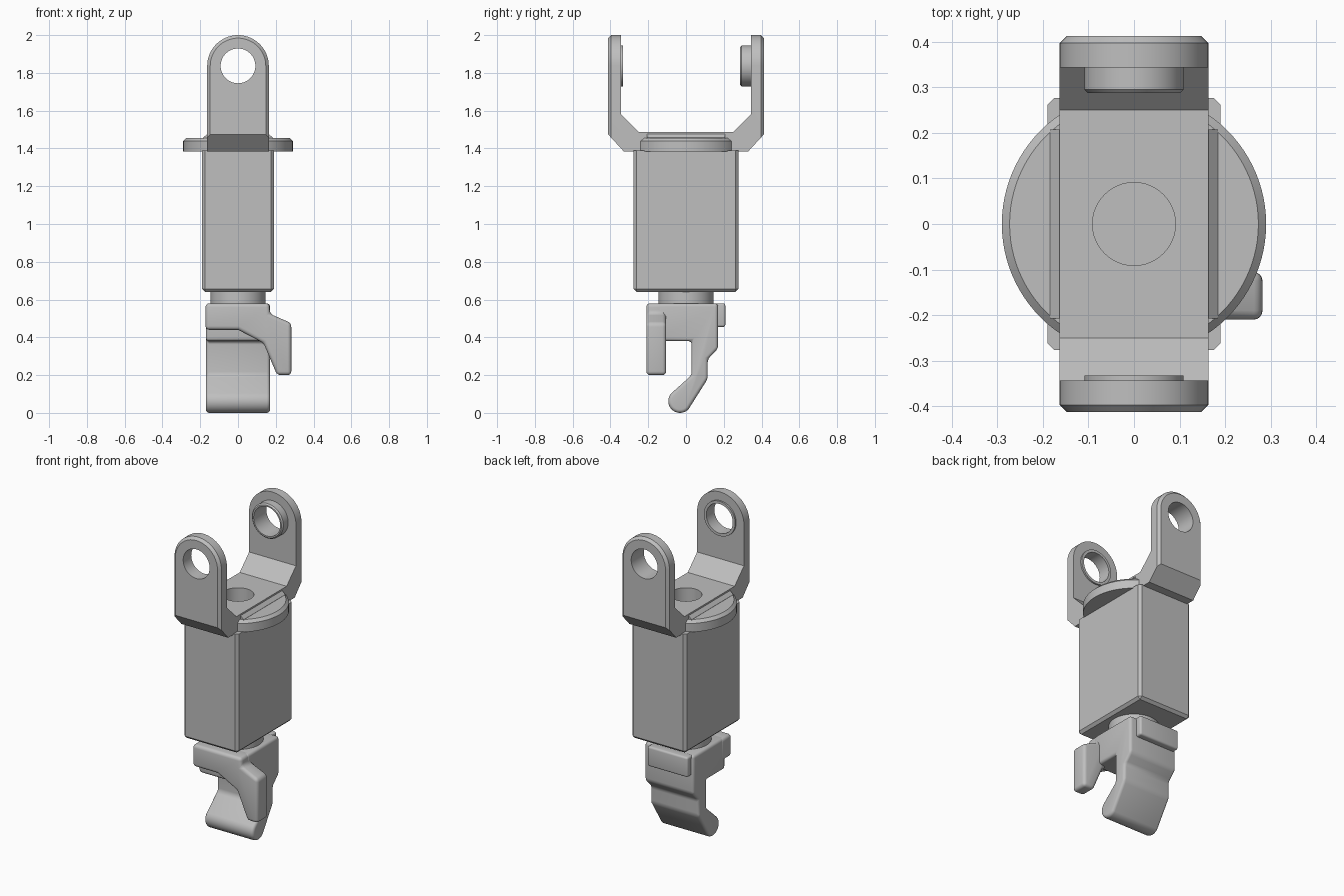
import bpy
import bmesh
from math import radians, cos, sin
from mathutils import Matrix, Vector

if "Cube" in bpy.data.objects:
    bpy.data.objects.remove(bpy.data.objects["Cube"], do_unlink=True)

GREY = (0.52, 0.52, 0.52, 1)
grey = bpy.data.materials.new("plain_grey")
grey.use_nodes = True
grey.diffuse_color = GREY
grey.node_tree.nodes["Principled BSDF"].inputs["Base Color"].default_value = GREY


def finish(name, bm):
    bmesh.ops.recalc_face_normals(bm, faces=bm.faces)
    mesh = bpy.data.meshes.new(name)
    bm.to_mesh(mesh)
    bm.free()
    mesh.materials.append(grey)
    obj = bpy.data.objects.new(name, mesh)
    bpy.context.collection.objects.link(obj)
    return obj


def prism(name, outline, axis, start, end):
    """Extrude a 2D outline along x (yz outline), y (xz) or z (xy)."""
    place = {"x": lambda a, b, t: (t, a, b),
             "y": lambda a, b, t: (a, t, b),
             "z": lambda a, b, t: (a, b, t)}[axis]
    bm = bmesh.new()
    face = bm.faces.new([bm.verts.new(place(a, b, start)) for a, b in outline])
    new = bmesh.ops.extrude_face_region(bm, geom=[face])["geom"]
    bmesh.ops.translate(bm, vec=Vector(place(0, 0, end - start)),
                        verts=[v for v in new if isinstance(v, bmesh.types.BMVert)])
    return finish(name, bm)


def arc(cx, cz, r, first, last, steps):
    angles = [radians(first + (last - first) * i / steps) for i in range(steps + 1)]
    return [(cx + r * cos(a), cz + r * sin(a)) for a in angles]


def rect(x0, x1, y0, y1):
    return [(x0, y0), (x1, y0), (x1, y1), (x0, y1)]


def circle(cx, cz, r, sides=64):
    return arc(cx, cz, r, 0, 360 * (1 - 1 / sides), sides - 1)


def bake(obj):
    graph = bpy.context.evaluated_depsgraph_get()
    mesh = bpy.data.meshes.new_from_object(obj.evaluated_get(graph))
    obj.modifiers.clear()
    obj.data = mesh


def combine(obj, tool, operation="DIFFERENCE"):
    mod = obj.modifiers.new("cut", "BOOLEAN")
    mod.operation = operation
    mod.solver = "EXACT"
    mod.object = tool
    bake(obj)


def bevel(obj, rule, width, segments=1):
    """Bevel the edges chosen by a rule on the edge."""
    bm = bmesh.new()
    bm.from_mesh(obj.data)
    bmesh.ops.bevel(bm, geom=[e for e in bm.edges if rule(e)], offset=width,
                    segments=segments, profile=0.5, affect="EDGES")
    bm.to_mesh(obj.data)
    bm.free()


def along(edge, axis, value):
    return all(abs(v.co[axis] - value) < 1e-4 for v in edge.verts)


def soften(obj, width):
    mod = obj.modifiers.new("round", "BEVEL")
    mod.width = width
    mod.segments = 4
    mod.limit_method = "ANGLE"
    mod.angle_limit = radians(30)
    mod.use_clamp_overlap = False
    bake(obj)


# Main body with chamfered uprights and underside
body = prism("body", rect(-.19, .19, -.277, .277), "z", .64, 1.39)
bevel(body, lambda e: not along(e, 2, 1.39), .016)

# Round flange with chamfered top rim
flange = prism("flange", circle(0, 0, .29, 96), "z", 1.385, 1.456)
bevel(flange, lambda e: along(e, 2, 1.456), .017)

# Fork: U profile trimmed to a round-topped, chamfered outline
half = [(0, 1.385), (.33, 1.385), (.413, 1.475), (.413, 2.02), (.343, 2.02), (.343, 1.58), (.25, 1.487)]
fork = prism("fork", half[1:] + [(-y, z) for y, z in reversed(half[1:])], "x", -.2, .2)
outline = [(-.163, 1.3), (.163, 1.3)] + arc(0, 1.837, .163, 0, 180, 32)
trim = prism("fork_trim", outline, "y", -.413, .413)
bevel(trim, lambda e: along(e, 1, .413) or along(e, 1, -.413), .016)
combine(fork, trim, "INTERSECT")

# Pin bosses on the inner faces of the fork
front_boss = prism("front_boss", circle(0, 1.837, .109), "y", -.35, -.333)
back_boss = prism("back_boss", circle(0, 1.837, .109), "y", .287, .35)
bevel(back_boss, lambda e: along(e, 1, .287), .008)

# Pin bore and central well
bore = prism("pin_bore", circle(0, 1.837, .092), "y", -.6, .6)
well = prism("well_cutter", circle(0, 0, .091), "z", 1.392, 1.7)
for part in (fork, front_boss, back_boss):
    combine(part, bore)
for part in (fork, flange):
    combine(part, well)

# Sloped fillets between fork and flange
fillets = []
for name, s in (("left_fillet", 1), ("right_fillet", -1)):
    fillets.append(prism(name, [(s * .15, 1.45), (s * .184, 1.45), (s * .184, 1.457),
                                (s * .163, 1.477), (s * .15, 1.477)], "y", -.207, .207))

# Swivel neck
neck = prism("neck", circle(0, 0, .145), "z", .57, .65)

# Hook with a rounded tip
hook_profile = ([(-.15, .58), (.17, .58), (.17, .34), (.115, .285), (.115, .18)]
                + arc(-.032, .062, .062, -42, -222, 14)
                + [(.03, .2), (.03, .38), (-.15, .38)])
hook = prism("hook", hook_profile, "x", -.17, .17)
soften(hook, .018)

# Front plate with its side finger
plate = prism("front_finger", [(-.172, .58), (.168, .58), (.168, .525), (.282, .475), (.282, .2),
                               (.207, .2), (.135, .37), (0, .44), (-.172, .44)], "y", -.21, -.105)
soften(plate, .02)

# Tab on the back of the hook
tab = prism("back_tab", rect(-.155, .125, .455, .58), "y", .15, .208)
soften(tab, .012)

for tool in (trim, bore, well):
    bpy.data.objects.remove(tool, do_unlink=True)

# Smooth shading with sharp edges kept
bpy.ops.object.select_all(action="DESELECT")
parts = [body, flange, fork, front_boss, back_boss, neck, hook, plate, tab] + fillets
for part in parts:
    part.select_set(True)
bpy.context.view_layer.objects.active = body
bpy.ops.object.shade_smooth_by_angle(angle=radians(28))
